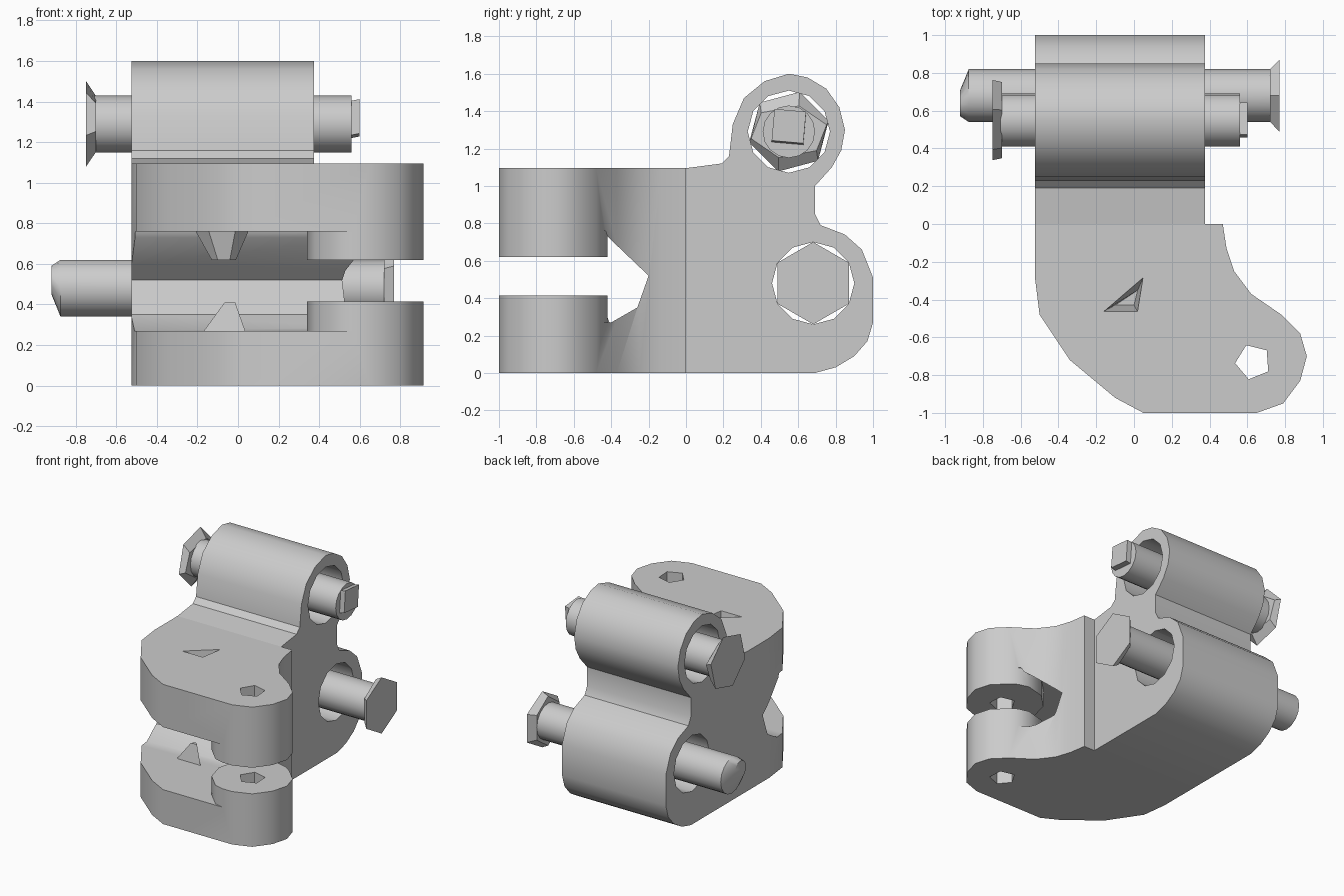
import bpy, bmesh
from math import cos, sin, pi, radians

if "Cube" in bpy.data.objects:
    bpy.data.objects.remove(bpy.data.objects["Cube"], do_unlink=True)

# Plain grey metal
metal = bpy.data.materials.new("grey metal")
metal.use_nodes = True
grey = (0.6, 0.6, 0.6, 1)
metal.diffuse_color = grey
metal.node_tree.nodes["Principled BSDF"].inputs["Base Color"].default_value = grey


def ring(a, b, r, n, turn=0, sa=1, sb=1):
    """Regular polygon in the cross-section plane, optionally squashed."""
    return [(a + sa * r * cos(2 * pi * i / n + radians(turn)),
             b + sb * r * sin(2 * pi * i / n + radians(turn))) for i in range(n)]


def loft(name, axis, *sections):
    """Closed solid through (position, outline) sections along x or z."""
    bm = bmesh.new()
    loops = []
    for t, pts in sections:
        loops.append([bm.verts.new((t, p, q) if axis == "x" else (p, q, t)) for p, q in pts])
    for lo, hi in zip(loops, loops[1:]):
        n = len(lo)
        for i in range(n):
            j = (i + 1) % n
            bm.faces.new((lo[i], lo[j], hi[j], hi[i]))
    bm.faces.new(loops[0])
    bm.faces.new(loops[-1])
    bmesh.ops.recalc_face_normals(bm, faces=bm.faces)
    mesh = bpy.data.meshes.new(name)
    bm.to_mesh(mesh)
    bm.free()
    mesh.materials.append(metal)
    obj = bpy.data.objects.new(name, mesh)
    bpy.context.collection.objects.link(obj)
    return obj


def activate(obj):
    bpy.ops.object.select_all(action="DESELECT")
    obj.select_set(True)
    bpy.context.view_layer.objects.active = obj


def cut(obj, *cutters):
    """Subtract each cutter and discard it."""
    for c in cutters:
        c.hide_render = True
        mod = obj.modifiers.new("cut", "BOOLEAN")
        mod.operation, mod.solver, mod.object = "DIFFERENCE", "EXACT", c
        activate(obj)
        bpy.ops.object.modifier_apply(modifier=mod.name)
        bpy.data.objects.remove(c, do_unlink=True)


LOW = (0.68, 0.48)    # lower pin axis (y, z)
HIGH = (0.55, 1.29)   # upper pin axis (y, z)
EYE = (0.64, -0.72)   # front eye centre (x, y)

# Rear knuckle with two barrels
knuckle_side = [(0, 0), (0.69, 0), (0.8, 0.03), (0.9, 0.09), (0.97, 0.17), (1, 0.27),
                (1, 0.51), (0.94, 0.66), (0.85, 0.74), (0.72, 0.79), (0.69, 0.85),
                (0.69, 1.0), (0.78, 1.1), (0.83, 1.19), (0.85, 1.3), (0.82, 1.42),
                (0.75, 1.52), (0.65, 1.58), (0.55, 1.6), (0.42, 1.56), (0.31, 1.47),
                (0.25, 1.33), (0.23, 1.16), (0.19, 1.12), (0, 1.095)]
knuckle = loft("rear_knuckle", "x", (-0.525, knuckle_side), (0.375, knuckle_side))
cut(knuckle, *[loft("bore_cutter", "x", (-1, ring(*c, 0.22, 12)), (1, ring(*c, 0.22, 12)))
               for c in (LOW, HIGH)])

# Front fork
fork_plan = [(-0.525, 0), (-0.525, -0.28), (-0.5, -0.48), (-0.34, -0.72), (-0.1, -0.92),
             (0.05, -1), (0.65, -1), (0.79, -0.95), (0.88, -0.83), (0.915, -0.7),
             (0.88, -0.58), (0.78, -0.48), (0.62, -0.37), (0.53, -0.25), (0.49, -0.13),
             (0.47, 0)]
fork = loft("front_fork", "z", (0, fork_plan), (1.095, fork_plan))

# Slot between the jaws, leaving thicker pads at the eye
slot_side = [(-1.3, 0.27), (-0.4, 0.27), (-0.26, 0.35), (-0.2, 0.52), (-0.42, 0.73),
             (-0.43, 0.76), (-1.3, 0.76)]
slot = loft("slot_cutter", "x", (-1, slot_side), (1.3, slot_side))
pad = ring(*EYE, 0.3, 12)
cut(slot,
    loft("lower_pad", "z", (0, pad), (0.415, pad)),
    loft("upper_pad", "z", (0.62, pad), (1.2, pad)))
eye_hole = ring(0.63, -0.73, 0.095, 5, 40)
dimple = [(-0.165, -0.465), (0.02, -0.465), (0.05, -0.28)]
dimple_floor = [(-0.1, -0.43), (0.0, -0.43), (0.02, -0.35)]
cut(fork, slot,
    loft("eye_cutter", "z", (-0.2, eye_hole), (1.3, eye_hole)),
    loft("dimple_cutter", "z", (0.88, dimple_floor), (1.11, dimple)))

# Pivot stubs inside the slot
upper_stub = loft("upper_pivot_stub", "z",
                  (0.78, ring(-0.08, -0.48, 0.14, 6, 0, 1, 0.6)),
                  (0.62, ring(-0.07, -0.48, 0.06, 6, 0, 1, 0.6)))
lower_stub = loft("lower_pivot_stub", "z",
                  (0.25, ring(-0.07, -0.48, 0.13, 3, -30, 1, 0.6)),
                  (0.41, ring(-0.04, -0.48, 0.03, 3, -30, 1, 0.6)))

# Lower bolt: shaft with skewed tip, hexagonal head
lower_shaft = loft("lower_bolt_shaft", "x",
                   (-0.92, ring(0.64, 0.52, 0.07, 16)),
                   (-0.875, ring(*LOW, 0.14, 16)), (0.73, ring(*LOW, 0.14, 16)))
lower_head = loft("lower_bolt_head", "x",
                  (0.72, ring(*LOW, 0.215, 6, 30, 0.75, 0.9)),
                  (0.77, ring(*LOW, 0.22, 6, 30)))

# Upper bolt: shaft, square tip, hexagonal head
upper_shaft = loft("upper_bolt_shaft", "x",
                   (-0.71, ring(*HIGH, 0.14, 16)), (0.56, ring(*HIGH, 0.14, 16)))
upper_tip = loft("upper_bolt_tip", "x",
                 (0.55, ring(0.55, 1.31, 0.12, 4, 40)),
                 (0.6, ring(0.55, 1.32, 0.12, 4, 40)))
upper_head = loft("upper_bolt_head", "x",
                  (-0.75, ring(*HIGH, 0.22, 6, 15)),
                  (-0.7, ring(*HIGH, 0.22, 6, 15, 0.95, 0.65)))

# Smooth rounded walls, keep the hard edges
for part in (knuckle, fork, lower_shaft, upper_shaft):
    activate(part)
    bpy.ops.object.shade_smooth_by_angle(angle=radians(35))
